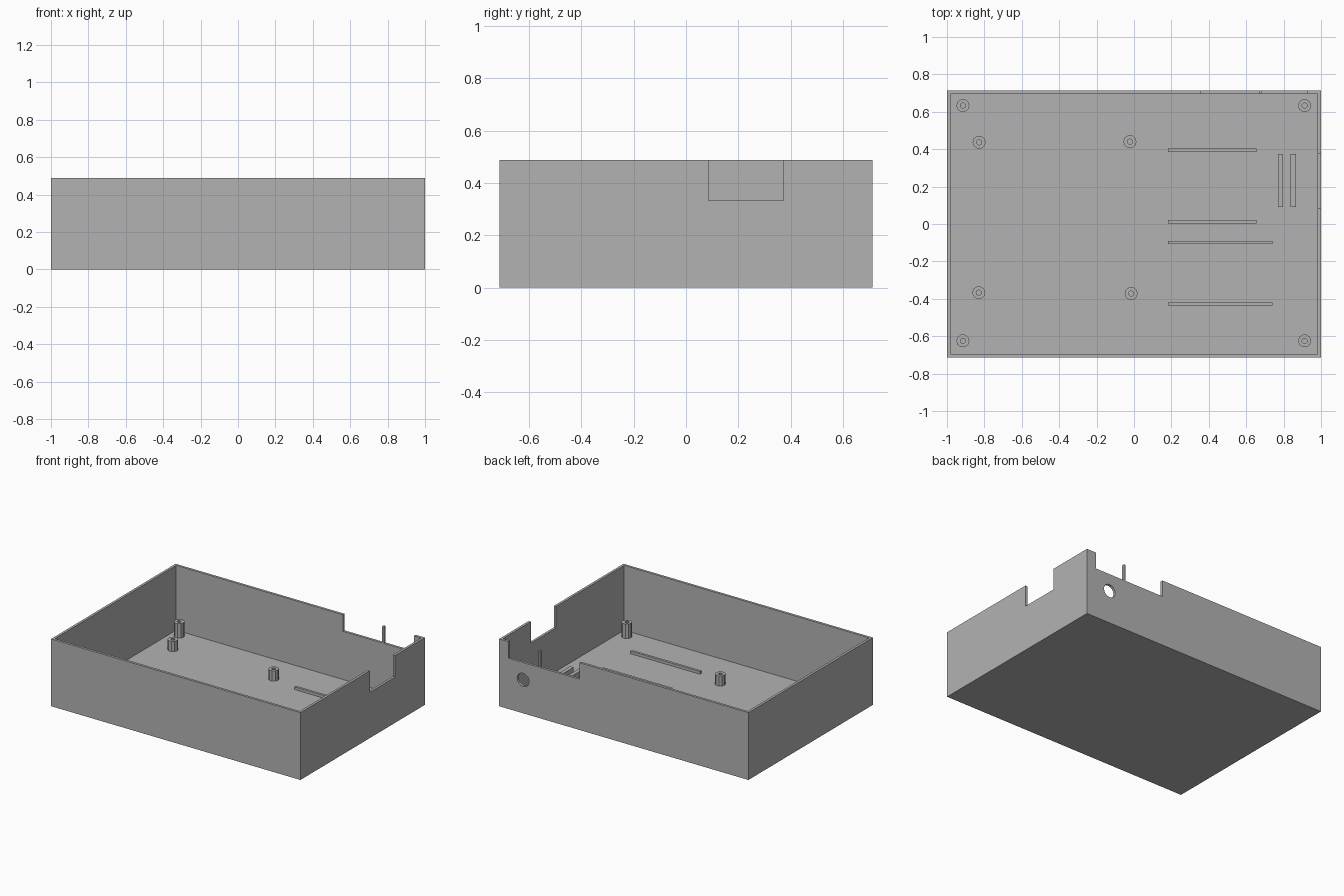
import bpy, bmesh, math
from mathutils import Matrix

if "Cube" in bpy.data.objects:
    bpy.data.objects.remove(bpy.data.objects["Cube"])

W, D, H, T = 1.0, 0.713, 0.488, 0.018   # half width, half depth, height, wall

grey = bpy.data.materials.new("light_grey")
grey.diffuse_color = (0.45, 0.45, 0.45, 1)
grey.use_nodes = True
grey.node_tree.nodes["Principled BSDF"].inputs["Base Color"].default_value = grey.diffuse_color


def make(name, bm):
    bmesh.ops.recalc_face_normals(bm, faces=bm.faces)
    me = bpy.data.meshes.new(name)
    bm.to_mesh(me)
    bm.free()
    me.materials.append(grey)
    ob = bpy.data.objects.new(name, me)
    bpy.context.collection.objects.link(ob)
    return ob


def box(name, x0, x1, y0, y1, z0, z1):
    bm = bmesh.new()
    m = Matrix.Translation(((x0 + x1) / 2, (y0 + y1) / 2, (z0 + z1) / 2))
    m = m @ Matrix.Diagonal((x1 - x0, y1 - y0, z1 - z0, 1))
    bmesh.ops.create_cube(bm, size=1, matrix=m)
    return make(name, bm)


def cut(ob, cutter):
    mod = ob.modifiers.new("cut", 'BOOLEAN')
    mod.operation, mod.solver, mod.object = 'DIFFERENCE', 'EXACT', cutter
    bpy.context.view_layer.objects.active = ob
    bpy.ops.object.modifier_apply(modifier=mod.name)
    bpy.data.objects.remove(cutter)


def standoff(name, x, y, z0, z1, r=0.035, hole=0.014, n=10):
    # hollow screw post: square cross-section swept around its axis
    bm = bmesh.new()
    section = [(r, z0), (r, z1), (hole, z1), (hole, z0)]
    rings = []
    for i in range(n):
        a = 2 * math.pi * i / n
        rings.append([bm.verts.new((x + q * math.cos(a), y + q * math.sin(a), z))
                      for q, z in section])
    for i in range(n):
        a, b = rings[i], rings[(i + 1) % n]
        for k in range(3):
            bm.faces.new((a[k], b[k], b[k + 1], a[k + 1]))
    return make(name, bm)


# Open tray
tray = box("tray", -W, W, -D, D, 0, H)
cut(tray, box("cavity", -W + T, W - T, -D + T, D - T, T, H + 0.1))

# Notch in the right wall, two notches in the back wall with a thin post between
cut(tray, box("right_notch", W - 0.05, W + 0.05, 0.086, 0.373, 0.332, H + 0.1))
for x0, x1 in ((0.355, 0.67), (0.685, 0.925)):
    cut(tray, box("back_notch", x0, x1, D - 0.05, D + 0.05, 0.368, H + 0.1))

# Round cable hole in the back wall
bm = bmesh.new()
bmesh.ops.create_cone(bm, cap_ends=True, segments=16, radius1=0.048, radius2=0.048, depth=0.1,
                      matrix=Matrix.Translation((0.807, D, 0.242))
                      @ Matrix.Rotation(math.pi / 2, 4, 'X'))
cut(tray, make("cable_hole", bm))

# Tall screw posts in the corners, short posts for the board
for x in (-0.915, 0.912):
    for y in (-0.625, 0.633):
        standoff("corner_post", x, y, T, T + 0.105)
for x, y in ((-0.828, 0.437), (-0.022, 0.44), (-0.83, -0.367), (-0.015, -0.372)):
    standoff("board_post", x, y, T, T + 0.075)

# Low locating ribs on the floor
for x1, y in ((0.655, 0.394), (0.655, 0.013), (0.74, -0.099), (0.74, -0.428)):
    box("floor_rib", 0.183, x1, y - 0.009, y + 0.009, T - 0.004, T + 0.02)

# Taller pair of ribs forming a slot beside the right wall
for x in (0.783, 0.852):
    box("slot_rib", x - 0.014, x + 0.014, 0.09, 0.375, T - 0.004, T + 0.07)
